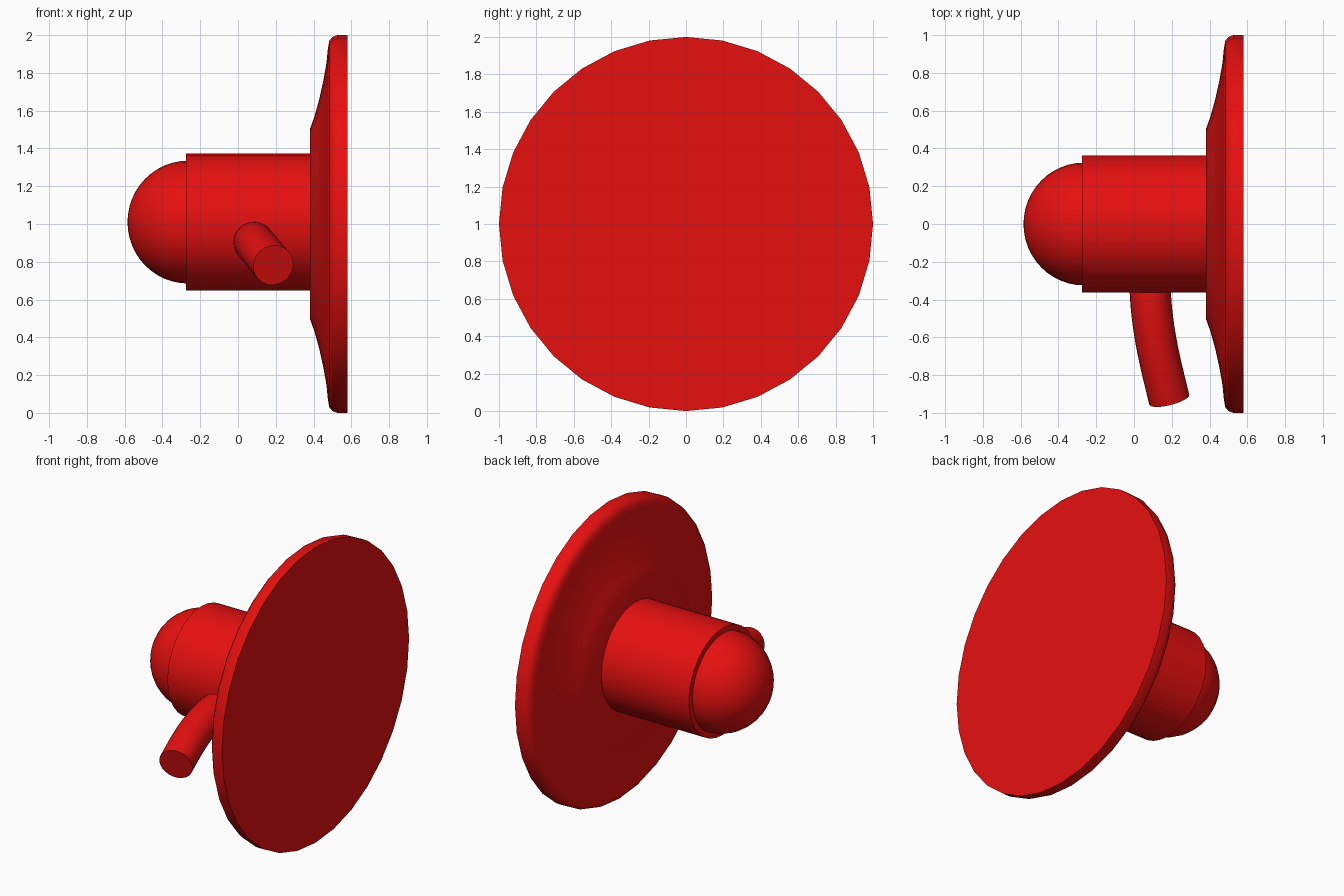
import bpy
import bmesh
import math
from mathutils import Vector

cube = bpy.data.objects.get("Cube")
if cube:
    bpy.data.objects.remove(cube)

red = bpy.data.materials.new("red")
red.use_nodes = True
red.diffuse_color = (0.8, 0.005, 0.005, 1)
red.node_tree.nodes["Principled BSDF"].inputs["Base Color"].default_value = red.diffuse_color


def finish(name, bm):
    """Turn a bmesh into a smooth shaded object with sharp corners."""
    bmesh.ops.recalc_face_normals(bm, faces=bm.faces)
    mesh = bpy.data.meshes.new(name)
    bm.to_mesh(mesh)
    bm.free()
    mesh.materials.append(red)
    obj = bpy.data.objects.new(name, mesh)
    bpy.context.collection.objects.link(obj)
    bpy.ops.object.select_all(action="DESELECT")
    obj.select_set(True)
    bpy.context.view_layer.objects.active = obj
    bpy.ops.object.shade_smooth_by_angle(angle=math.radians(35))
    return obj


def turn(name, profile, axis_z, sides=32):
    """Revolve (x, radius) points around a lengthwise axis."""
    bm = bmesh.new()
    verts = [bm.verts.new((x, 0, axis_z + r)) for x, r in profile]
    edges = [bm.edges.new(pair) for pair in zip(verts, verts[1:])]
    bmesh.ops.spin(bm, geom=verts + edges, cent=(0, 0, axis_z), axis=(1, 0, 0),
                   angle=math.tau, steps=sides, use_duplicate=False)
    bmesh.ops.remove_doubles(bm, verts=bm.verts, dist=0.0005)
    return finish(name, bm)


# Wide disc: flat outer face, rounded rim, flared inner side
turn("disc", [(0.58, 0), (0.58, 1), (0.525, 1), (0.5, 0.99), (0.483, 0.97),
              (0.476, 0.93), (0.468, 0.85), (0.452, 0.76), (0.43, 0.66),
              (0.405, 0.57), (0.38, 0.5), (0.38, 0)], 1.0)

# Cylindrical body
turn("body", [(0.39, 0), (0.39, 0.362), (-0.275, 0.362), (-0.275, 0)], 1.01)

# Domed end
dome = [(-0.265 - 0.32 * math.sin(a), 0.325 * math.cos(a))
        for a in (math.pi / 2 * i / 12 for i in range(13))]
turn("dome", [(-0.2, 0), (-0.2, 0.325)] + dome, 1.01)

# Bent side handle swept along a smooth path
path = [Vector(p) for p in ((0.083, -0.25, 0.905), (0.083, -0.52, 0.905),
                            (0.132, -0.71, 0.845), (0.187, -0.93, 0.782))]
bm = bmesh.new()
rings = []
sides, steps = 24, 12
for i in range(steps + 1):
    t = i / steps
    s = 1 - t
    centre = (path[0] * s**3 + path[1] * 3 * s * s * t
              + path[2] * 3 * s * t * t + path[3] * t**3)
    tangent = ((path[1] - path[0]) * s * s + (path[2] - path[1]) * 2 * s * t
               + (path[3] - path[2]) * t * t).normalized()
    u = tangent.cross(Vector((0, 0, 1))).normalized()
    v = u.cross(tangent)
    rings.append([bm.verts.new(centre + 0.109 * (u * math.cos(a) + v * math.sin(a)))
                  for a in (math.tau * k / sides for k in range(sides))])
for low, high in zip(rings, rings[1:]):
    for k in range(sides):
        n = (k + 1) % sides
        bm.faces.new((low[k], low[n], high[n], high[k]))
bm.faces.new(rings[0])
bm.faces.new(rings[-1])
finish("handle", bm)
